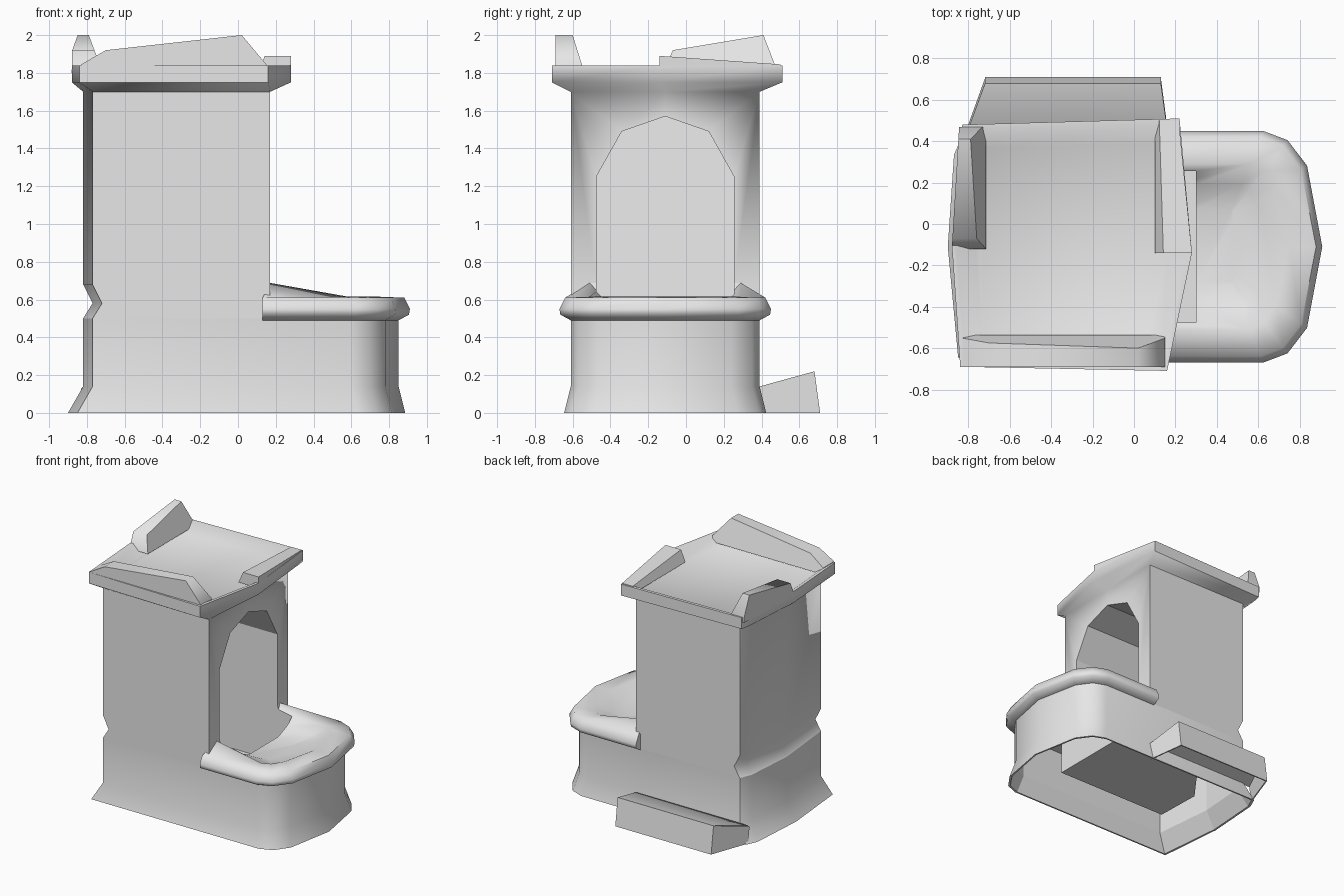
import bpy, bmesh, math
from mathutils import Vector

old = bpy.data.objects.get("Cube")
if old:
    bpy.data.objects.remove(old, do_unlink=True)

stone = bpy.data.materials.new("grey stone")
stone.use_nodes = True
GREY = (0.8, 0.8, 0.8, 1)
stone.diffuse_color = GREY
stone.node_tree.nodes["Principled BSDF"].inputs["Base Color"].default_value = GREY
MID = -0.11   # y of the symmetry plane


def loft(name, rings, helper=False):
    """Skin a closed solid through rings of equal point count."""
    bm = bmesh.new()
    rows = [[bm.verts.new(p) for p in ring] for ring in rings]
    n = len(rows[0])
    for a, b in zip(rows, rows[1:]):
        for i in range(n):
            j = (i + 1) % n
            bm.faces.new((a[i], a[j], b[j], b[i]))
    bm.faces.new(rows[0][::-1])
    bm.faces.new(rows[-1])
    bmesh.ops.recalc_face_normals(bm, faces=bm.faces)
    mesh = bpy.data.meshes.new(name)
    bm.to_mesh(mesh)
    bm.free()
    ob = bpy.data.objects.new(name, mesh)
    bpy.context.collection.objects.link(ob)
    mesh.materials.append(stone)
    ob.hide_render = ob.hide_viewport = helper
    return ob


def boolean(ob, tool, operation):
    mod = ob.modifiers.new(tool.name, 'BOOLEAN')
    mod.object = tool
    mod.operation = operation
    mod.solver = 'EXACT'


def level(plan, z, out=0.0, left=None):
    """Place a plan at height z, pushed outward; left overrides the -x push."""
    ring = []
    for x, y in plan:
        push = out if x > 0 else -(out if left is None else left)
        side = 0 if abs(y - MID) < 0.1 else out * math.copysign(1, y - MID)
        ring.append((x + push, y + side, z))
    return ring


def mirrored(half):
    """Complete a half outline (dx, dy from MID) across the symmetry plane."""
    front = [(x, MID - d) for x, d in half]
    return front + [(x, MID + d) for x, d in reversed(half) if d > 0]


# Hollow plinth under tower and basin, open at the bottom
curve = [(0.60, 0.5), (0.70, 0.46), (0.78, 0.35), (0.85, 0)]
back_corner = [(-0.75, 0.39), (-0.79, 0.30), (-0.82, MID)]
plinth_plan = [(-0.77, -0.61)] + mirrored(curve) + back_corner
plinth = loft("plinth", [level(plinth_plan, 0, 0.035, 0.08),
                         level(plinth_plan, 0.14), level(plinth_plan, 0.5)])
hollow = loft("hollow_cutter", [level(plinth_plan, -0.02, 0.028, 0.075),
                                level(plinth_plan, 0.14, -0.012),
                                level(plinth_plan, 0.47, -0.012)], True)

# Tower with a groove on its left flank and a spreading dished cap
tower_plan = [(-0.77, -0.61), (0.17, -0.61), (0.17, MID), (0.17, 0.39)] + back_corner
cap_plan = [(-0.84, -0.69), (0.16, -0.71), (0.28, -0.14), (0.22, 0.51),
            (-0.83, 0.48), (-0.845, 0.40), (-0.88, MID)]


def cap_ring(z, scale):
    c = Vector((-0.32, -0.1))
    return [(*(c + (Vector(p) - c) * scale), z) for p in cap_plan]


tower = loft("tower", [level(tower_plan, 0.5), level(tower_plan, 0.58, 0, -0.05),
                       level(tower_plan, 0.68), level(tower_plan, 1.70),
                       cap_ring(1.75, 1), cap_ring(1.84, 1),
                       cap_ring(1.84, 0.96), cap_ring(1.78, 0.8)])

# Basin rim and dish; the back edge steps forward on the inner rings
rim_plan = mirrored([(0.13, 0.5)] + curve)


def rim(out, z, rise=0.0, back=0.13):
    ring = []
    for x, y in rim_plan:
        t = max(0, (0.6 - x) / 0.45)
        x2 = back if x < 0.2 else x + out * (0.4 + 0.6 * min(1, abs(x - 0.6) / 0.2))
        ring.append((x2, MID + (y - MID) * (1 + out / 0.5), z + rise * t))
    return ring


basin = loft("basin", [rim(0, 0.49), rim(0.055, 0.52), rim(0.06, 0.55),
                       rim(0.03, 0.61), rim(-0.10, 0.615, 0.07, 0.17),
                       rim(-0.2, 0.56, 0.02, 0.2), rim(-0.32, 0.53, 0, 0.23)])

# Arched niche running down inside the plinth to a low floor
FLOOR = 0.23
arch = mirrored([(FLOOR, 0.365), (1.25, 0.365), (1.49, 0.23), (1.57, 0)])


def niche_back(y):
    return -0.67 + 0.74 * max(0, y - MID)


niche = loft("niche_cutter", [[(0.3, y, z) for z, y in arch],
                              [(niche_back(y), y, z) for z, y in arch]], True)
lining_plan = [(0.31, -0.485), (-0.68, -0.485), (-0.69, MID), (-0.41, 0.265), (0.31, 0.265)]
lining = loft("niche_lining", [[(x, y, z) for x, y in lining_plan]
                               for z in (FLOOR - 0.01, 0.48)], True)
boolean(plinth, hollow, 'DIFFERENCE')
boolean(plinth, lining, 'UNION')
for ob in (plinth, tower, basin):
    boolean(ob, niche, 'DIFFERENCE')

# Wedge step at the back, a thin bent slab open underneath
loft("back_step", [[(x0, 0.38, 0.13), (x0, 0.39, 0.14), (x1, 0.68, 0.22), (x1, 0.71, 0),
                    (x1, 0.70, 0), (x1, 0.67, 0.21)]
                   for x0, x1 in ((-0.82, -0.72), (0.17, 0.13))])
for side, x0, x1 in (("right", -0.83, -0.72), ("left", 0.17, 0.13)):
    loft(side + "_step_end", [[(x0 + d, 0.40, 0), (x0 + d, 0.38, 0.13),
                               (x1 + d, 0.68, 0.215), (x1 + d, 0.705, 0)]
                              for d in (0, 0.01 if x0 < 0 else -0.01)])


# Broken parapet pieces: upright outlines along the cap edge, sloping inside
def parapet(name, outline, outer, inner_low, inner_high, along_x):
    def inner(s, z):
        return inner_low + (inner_high - inner_low) * (z - 1.84) / 0.16

    def side(at):
        return [(s, at(s, z), z) if along_x else (at(s, z), s, z) for s, z in outline]
    return loft(name, [side(lambda s, z: outer(s)), side(inner)])


parapet("front_parapet", [(-0.83, 1.80), (-0.83, 1.845), (-0.70, 1.92), (0.02, 2.0),
                          (0.15, 1.845), (0.15, 1.80)],
        lambda s: -0.69, -0.55, -0.60, True)
parapet("left_parapet", [(-0.12, 1.80), (-0.07, 1.92), (0.41, 2.0), (0.47, 1.845),
                         (0.47, 1.80)],
        lambda s: -0.88 + 0.06 * (s - MID), -0.73, -0.79, False)
parapet("right_parapet", [(-0.14, 1.80), (-0.14, 1.89), (0.50, 1.845), (0.50, 1.80)],
        lambda s: 0.28 - 0.1 * (s + 0.14), 0.12, 0.19, False)

# Soft shading with crisp corners
bpy.ops.object.select_all(action='DESELECT')
for ob in bpy.context.collection.objects:
    if ob.type == 'MESH' and not ob.hide_render:
        ob.select_set(True)
        bpy.context.view_layer.objects.active = ob
bpy.ops.object.shade_smooth_by_angle(angle=math.radians(60))
